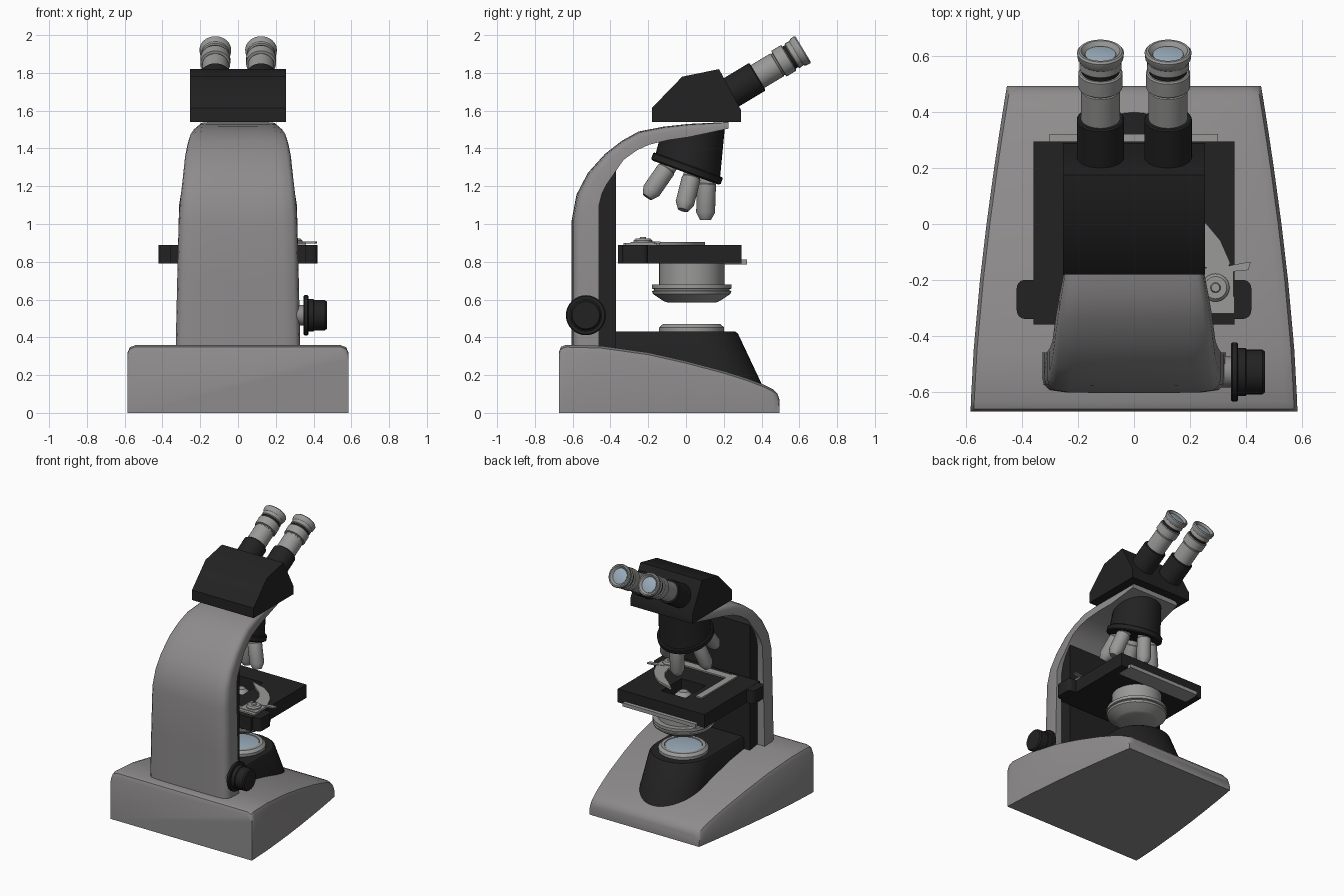
import bpy, bmesh, math
from mathutils import Vector

if "Cube" in bpy.data.objects:
    bpy.data.objects.remove(bpy.data.objects["Cube"])


def material(name, rgb):
    m = bpy.data.materials.new(name)
    m.diffuse_color = (*rgb, 1)
    m.use_nodes = True
    m.node_tree.nodes["Principled BSDF"].inputs["Base Color"].default_value = m.diffuse_color
    return m


GREY = material("body_grey", (0.27, 0.26, 0.26))
METAL = material("metal_grey", (0.32, 0.32, 0.315))
BLACK = material("black", (0.016, 0.016, 0.016))
GLASS = material("lens_blue", (0.33, 0.42, 0.50))


def finish(bm, name, mat, angle=35):
    bmesh.ops.recalc_face_normals(bm, faces=bm.faces)
    me = bpy.data.meshes.new(name)
    bm.to_mesh(me)
    bm.free()
    me.materials.append(mat)
    ob = bpy.data.objects.new(name, me)
    bpy.context.collection.objects.link(ob)
    bpy.ops.object.select_all(action='DESELECT')
    ob.select_set(True)
    bpy.context.view_layer.objects.active = ob
    bpy.ops.object.shade_smooth_by_angle(angle=math.radians(angle))
    return ob


def loft(name, sections, mat, angle=35):
    """Skin closed cross-sections and cap both ends."""
    bm = bmesh.new()
    rows = [[bm.verts.new(p) for p in s] for s in sections]
    n = len(rows[0])
    for a, b in zip(rows, rows[1:]):
        for i in range(n):
            j = (i + 1) % n
            bm.faces.new((a[i], a[j], b[j], b[i]))
    bm.faces.new(rows[0])
    bm.faces.new(rows[-1])
    return finish(bm, name, mat, angle)


def ring(c, axis, r, n=32):
    d = Vector(axis).normalized()
    u = d.cross(Vector((1, 0, 0)) if abs(d.x) < 0.9 else Vector((0, 1, 0))).normalized()
    v = d.cross(u)
    return [Vector(c) + r * (u * math.cos(2 * math.pi * i / n) + v * math.sin(2 * math.pi * i / n))
            for i in range(n)]


def lathe(name, origin, axis, profile, mat, n=32):
    """Profile is a list of (distance along axis, radius)."""
    d = Vector(axis).normalized()
    return loft(name, [ring(Vector(origin) + d * s, d, r, n) for s, r in profile], mat)


def box(name, x, y, z, mat):
    return loft(name, [[(x[0], y[0], h), (x[1], y[0], h), (x[1], y[1], h), (x[0], y[1], h)] for h in z], mat)


def prism_x(name, w, yz, mat):
    return loft(name, [[(s * w, y, z) for y, z in yz] for s in (-1, 1)], mat)


def plate(name, xy, z, mat):
    return loft(name, [[(x, y, h) for x, y in xy] for h in z], mat)


# Base: tapering slab with a sloping, softly rounded top
tops = [(-.672, .325), (-.662, .35), (-.635, .36), (-.45, .355), (-.2, .32), (0, .275), (.2, .222),
        (.32, .184), (.41, .15), (.46, .125), (.485, .1), (.495, .07)]
rows = []
for y, t in tops:
    w = .585 - .13 * ((y + .672) / 1.167) ** 1.5
    half = [(w, 0), (w, t - .04), (w - .012, t - .012), (w - .045, t)]
    rows.append([(x, y, z) for x, z in half] + [(-x, y, z) for x, z in reversed(half)])
loft("base", rows, GREY, 40)

# Arm: curved upright that narrows towards the head
arm = [(-.605, .34, -.46, .34, .33), (-.605, .7, -.46, .7, .322), (-.605, 1.02, -.46, 1.1, .312),
       (-.58, 1.155, -.445, 1.16, .302), (-.52, 1.27, -.42, 1.21, .292), (-.43, 1.37, -.33, 1.34, .28),
       (-.34, 1.44, -.26, 1.39, .268), (-.25, 1.49, -.195, 1.42, .255), (-.12, 1.515, -.09, 1.445, .238),
       (.015, 1.53, .015, 1.46, .22), (.225, 1.54, .225, 1.505, .2)]
rows = []
for oy, oz, iy, iz, w in arm:
    half = [(1, 0), (1, .6), (.98, .8), (.92, .93), (.75, .985), (.4, 1)]
    sec = half + [(-a, t) for a, t in reversed(half)]
    rows.append([(a * w, iy + (oy - iy) * t, iz + (oz - iz) * t) for a, t in sec])
loft("arm", rows, GREY, 40)

# Dark panel inside the arm
prism_x("arm_inner_panel", .27, [(-.48, .34), (-.37, .34), (-.37, 1.31), (-.43, 1.22), (-.48, 1.12)], BLACK)


# Lamp housing: capsule plan with a sloping front
def capsule(z, cy, r):
    arc = [(r * math.cos(math.pi * i / 20), cy + r * math.sin(math.pi * i / 20), z) for i in range(21)]
    return [(r, -.45, z)] + arc + [(-r, -.45, z)]


loft("lamp_housing", [capsule(.08, .205, .23), capsule(.42, .055, .22), capsule(.432, .045, .213)], BLACK)
C = .03
lathe("lamp_ring", (0, C, 0), (0, 0, 1), [(.42, .172), (.452, .172), (.47, .152), (.47, .13), (.46, .128)], METAL)
lathe("lamp_lens", (0, C, 0), (0, 0, 1), [(.45, .127), (.466, .127), (.468, .12)], GLASS)

# Condenser under the stage
lathe("condenser", (0, C, 0), (0, 0, 1),
      [(.585, .13), (.592, .148), (.63, .205), (.645, .21), (.648, .2), (.655, .2), (.658, .21), (.68, .21),
       (.68, .173), (.8, .173)], METAL)
lathe("condenser_lens_mount", (0, C, 0), (0, 0, 1), [(.78, .06), (.84, .06), (.855, .045), (.87, .03)], METAL)

# Stage: four slabs around the opening, plus the rear wings
Z = (.79, .89)
box("stage_left", (-.36, -.1), (-.36, .295), Z, BLACK)
box("stage_right", (.1, .36), (-.36, .295), Z, BLACK)
box("stage_front", (-.1, .1), (.15, .295), Z, BLACK)
box("stage_rear", (-.1, .1), (-.36, -.09), Z, BLACK)
wing = []
for cx, cy, a0 in ((.39, -.23, 0), (-.39, -.23, 90), (-.39, -.31, 180), (.39, -.31, 270)):
    for k in range(5):
        a = math.radians(a0 + k * 22.5)
        wing.append((cx + .03 * math.cos(a), cy + .03 * math.sin(a)))
plate("stage_wings", wing, (.791, .889), BLACK)
box("stage_front_strip", (-.303, .3), (.2, .322), (.785, .812), METAL)

# Slide holder: L-shaped rail, curved claw and knob
ZP = (.885, .9)
box("slide_rail_side", (-.2, -.15), (-.33, .1), ZP, METAL)
box("slide_rail_rear", (-.2, .36), (-.32, -.26), ZP, METAL)
box("slide_holder_plate", (.22, .357), (-.295, -.157), (.885, .904), METAL)
plate("slide_claw", [(.345, -.14), (.31, -.06), (.26, 0), (.18, .06), (.05, .1), (.12, .035), (.19, -.02),
                     (.23, -.08), (.25, -.155), (.33, -.17)], (.888, .905), METAL)
plate("claw_lever", [(.3, -.19), (.355, -.17), (.41, -.165), (.418, -.135), (.36, -.145), (.3, -.16)],
      (.897, .908), METAL)
lathe("slide_holder_knob", (.292, -.228, .9), (0, 0, 1),
      [(0, .05), (.012, .05), (.022, .04), (.022, .018), (.03, .015)], METAL, 24)

# Focus knob on the right
lathe("focus_shaft", (0, -.53, .517), (1, 0, 0), [(.28, .055), (.36, .055)], GREY)
lathe("focus_knob", (0, -.53, .517), (1, 0, 0),
      [(.347, .1), (.352, .106), (.368, .106), (.373, .1), (.373, .086), (.4, .086), (.403, .08), (.46, .08),
       (.47, .072)], BLACK)

# Revolving nosepiece, tilted backwards
tilt = math.radians(20)
down = Vector((0, -math.sin(tilt), -math.cos(tilt)))
fwd = Vector((0, math.cos(tilt), -math.sin(tilt)))
hub = Vector((0, .002, 1.285))
loft("nosepiece_body", [ring(hub - down * .02, down, .182), ring((0, .04, 1.505), (0, -.01, -1), .165)], BLACK)
lathe("nosepiece_ring", hub, down, [(-.03, .19), (-.024, .196), (.006, .196), (.014, .185)], BLACK)

# Five objectives around the nosepiece
for i in range(5):
    a = math.radians(72 * i)
    out = fwd * math.cos(a) + Vector((math.sin(a), 0, 0))
    if i:
        out = fwd * math.cos(a) + Vector((1, 0, 0)) * math.sin(a)
    else:
        out = fwd.copy()
    d = down * math.cos(math.radians(18)) + out * math.sin(math.radians(18))
    L = .225 if i == 0 else .215
    lathe("objective_%d" % (i + 1), hub + out * .115, d,
          [(-.02, .046), (.03, .046), (.035, .05), (L - .04, .05), (L - .008, .033), (L, .028)], METAL, 24)

# Head block
prism_x("head", .255, [(-.18, 1.54), (-.18, 1.615), (-.02, 1.78), (.175, 1.82), (.29, 1.605), (.29, 1.54)], BLACK)

# Pair of eyepieces
eye = Vector((0, math.cos(math.radians(31)), math.sin(math.radians(31))))
for side, x in (("left", -.12), ("right", .122)):
    o = (x, .22, 1.685)
    lathe("eyepiece_sleeve_" + side, o, eye, [(-.08, .085), (.18, .085), (.185, .08)], BLACK)
    lathe("eyepiece_tube_" + side, o, eye,
          [(.17, .07), (.305, .07), (.308, .066), (.315, .066), (.318, .079), (.375, .079), (.38, .074)], METAL)
    lathe("eyepiece_groove_" + side, o, eye, [(.37, .068), (.43, .068)], BLACK)
    lathe("eyepiece_cup_" + side, o, eye,
          [(.395, .07), (.4, .076), (.425, .074), (.438, .082), (.46, .084), (.467, .078), (.467, .07),
           (.45, .056)], METAL)
    lathe("eyepiece_lens_" + side, o, eye, [(.44, .055), (.453, .055), (.455, .05)], GLASS)
